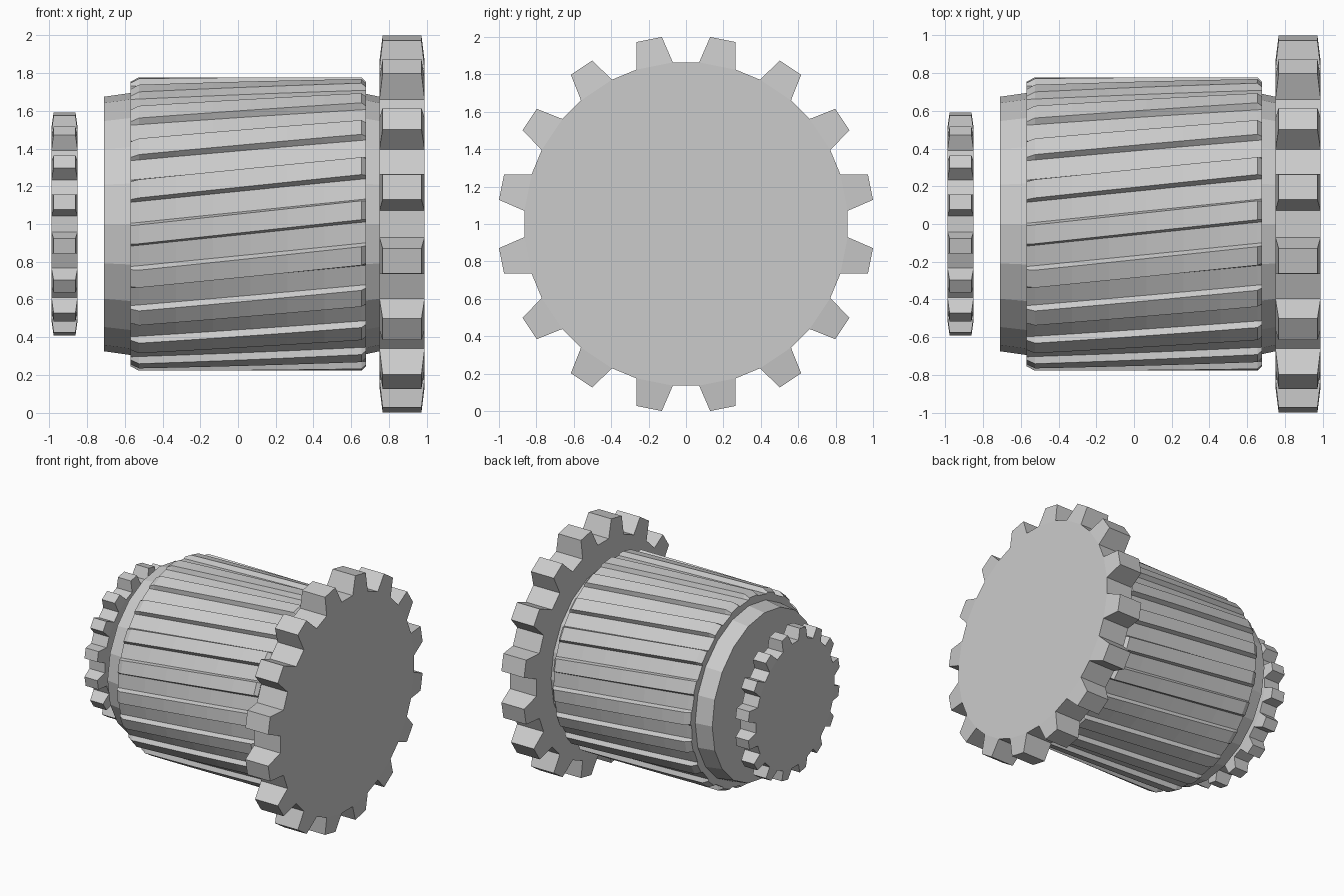
import bpy
import bmesh
from math import sin, cos, radians

AXIS_HEIGHT = 1.0

cube = bpy.data.objects.get("Cube")
if cube:
    bpy.data.objects.remove(cube, do_unlink=True)


def point(bm, x, radius, angle):
    """Vertex around the horizontal axis; angle in degrees, up from the front."""
    a = radians(angle)
    return bm.verts.new((x, -radius * cos(a), AXIS_HEIGHT + radius * sin(a)))


def bridge(bm, rings):
    for one, two in zip(rings, rings[1:]):
        for i in range(len(one)):
            j = (i + 1) % len(one)
            bm.faces.new((one[i], one[j], two[j], two[i]))


def finish(bm, name):
    bmesh.ops.recalc_face_normals(bm, faces=bm.faces)
    mesh = bpy.data.meshes.new(name)
    bm.to_mesh(mesh)
    bm.free()
    obj = bpy.data.objects.new(name, mesh)
    bpy.context.collection.objects.link(obj)
    return obj


def toothed_drum(name, teeth, root_half, tip_half, stations):
    """Stations: (root x, root radius, tip x, tip radius, angle of first tooth)."""
    bm = bmesh.new()
    rings = []
    for root_x, root_r, tip_x, tip_r, phase in stations:
        ring = []
        for k in range(teeth):
            mid = phase + k * 360 / teeth
            ring += [point(bm, root_x, root_r, mid - root_half),
                     point(bm, tip_x, tip_r, mid - tip_half),
                     point(bm, tip_x, tip_r, mid + tip_half),
                     point(bm, root_x, root_r, mid + root_half)]
        rings.append(ring)
    bridge(bm, rings)
    # flat disc plus a sloped side on each tooth, at both ends
    for ring in (rings[0], rings[-1]):
        bm.faces.new([v for i, v in enumerate(ring) if i % 4 in (0, 3)])
        for k in range(teeth):
            bm.faces.new(ring[4 * k:4 * k + 4])
    return finish(bm, name)


def gear(name, x0, x1, root_r, tip_r, crown):
    phase = 360 / 32
    return toothed_drum(name, 16, 6.6, 3.9, [
        (x0, root_r, x0 + crown, tip_r, phase),
        (x1, root_r, x1 - crown, tip_r, phase)])


# end gears
gear("large_gear", 0.75, 0.99, 0.867, 1.008, 0.017)
gear("small_gear", -0.99, -0.85, 0.51, 0.595, 0.012)

# faceted core that shows at both ends of the ridged drum
bm = bmesh.new()
SIDES = 20
profile = [(-0.71, 0.675), (-0.57, 0.695), (0.68, 0.69), (0.75, 0.675)]
rings = [[point(bm, x, r, i * 360 / SIDES) for i in range(SIDES)] for x, r in profile]
bridge(bm, rings)
bm.faces.new(rings[0])
bm.faces.new(rings[-1])
finish(bm, "drum_core")

# drum with twisted ridges, chamfered at the ends
LEFT, RIGHT, TWIST, START = -0.57, 0.68, 10, 13.6
ROOT, TIP, ROWS = 0.742, 0.778, 6


def ridge_station(x, tip):
    return (x, ROOT, x, tip, START + TWIST * (x - LEFT) / (RIGHT - LEFT))


inner_left, inner_right = LEFT + 0.045, RIGHT - 0.025
stations = [ridge_station(LEFT, 0.755)]
for i in range(ROWS + 1):
    stations.append(ridge_station(inner_left + (inner_right - inner_left) * i / ROWS, TIP))
stations.append(ridge_station(RIGHT, 0.755))
toothed_drum("ridged_drum", 20, 4.7, 3.7, stations)
